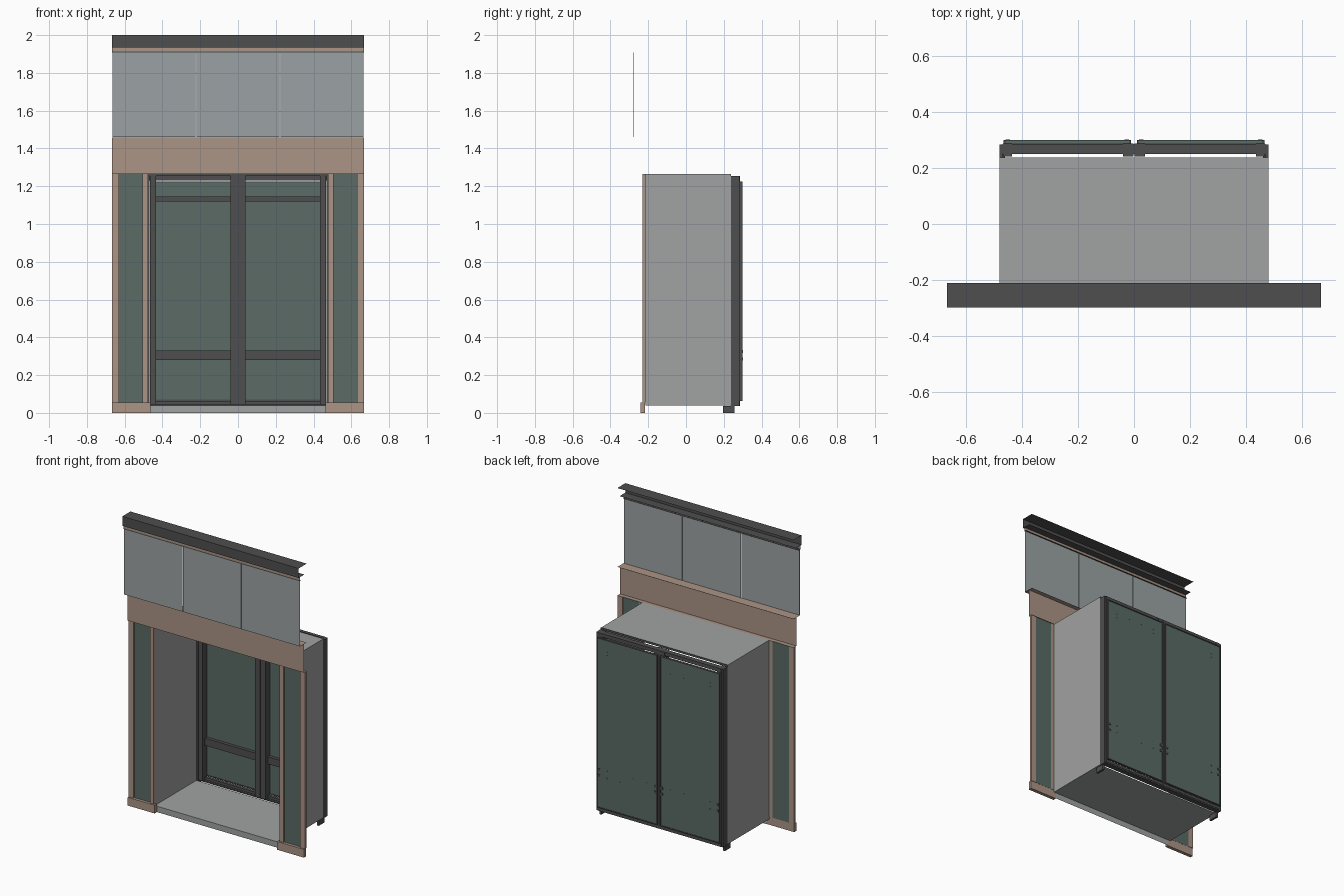
import bpy

if "Cube" in bpy.data.objects:
    bpy.data.objects.remove(bpy.data.objects["Cube"])


def material(name, rgb):
    m = bpy.data.materials.new(name)
    m.diffuse_color = (*rgb, 1)
    m.use_nodes = True
    m.node_tree.nodes["Principled BSDF"].inputs["Base Color"].default_value = m.diffuse_color
    return m


DARK = material("dark_metal", (0.077, 0.077, 0.08))
TAN = material("tan_trim", (0.41, 0.297, 0.24))
GREEN = material("green_glass", (0.103, 0.148, 0.13))
GREY = material("grey_wall", (0.355, 0.36, 0.365))
PANEL = material("grey_panel", (0.33, 0.365, 0.37))


def mesh(name, verts, faces, mat):
    me = bpy.data.meshes.new(name)
    me.from_pydata(verts, [], faces)
    me.update()
    ob = bpy.data.objects.new(name, me)
    bpy.context.collection.objects.link(ob)
    me.materials.append(mat)
    return ob


def boxes(name, spans, mat, mirror=False):
    """One object from (x0, x1, y0, y1, z0, z1) spans, optionally mirrored in x."""
    verts, faces = [], []
    for x0, x1, y0, y1, z0, z1 in spans:
        n = len(verts)
        verts += [(x, y, z) for z in (z0, z1) for x, y in ((x0, y0), (x1, y0), (x1, y1), (x0, y1))]
        faces += [[n + i for i in f] for f in ((3, 2, 1, 0), (4, 5, 6, 7), (0, 1, 5, 4),
                                               (1, 2, 6, 5), (2, 3, 7, 6), (3, 0, 4, 7))]
    ob = mesh(name, verts, faces, mat)
    if mirror:
        ob.modifiers.new("mirror", 'MIRROR').use_axis[0] = True
    return ob


def strip(name, profile, half, mat):
    """Thin folded sheet: an open (y, z) profile drawn out along x."""
    n = len(profile)
    verts = [(x, y, z) for x in (-half, half) for y, z in profile]
    return mesh(name, verts, [(i, i + 1, n + i + 1, n + i) for i in range(n - 1)], mat)


W = 0.667

# Cornice at the top: folded channel, tan band and small lower lip
strip("cornice_cap", [(-0.21, 2), (-0.297, 2), (-0.297, 1.935), (-0.235, 1.935)], W, DARK)
strip("cornice_band", [(-0.284, 1.934), (-0.284, 1.914)], W, TAN)
strip("cornice_lip", [(-0.284, 1.914), (-0.284, 1.907), (-0.27, 1.907)], W, DARK)

# Upper panels, three across with narrow joints
for i in (-1, 0, 1):
    c = i * 0.4445
    boxes("upper_panel", [(c - 0.2205, c + 0.2205, -0.281, -0.279, 1.46, 1.907)], PANEL)

# Fascia over the opening, with a ledge closing the foot of the panels
strip("fascia", [(-0.21, 1.265), (-0.24, 1.265), (-0.24, 1.459)], W, TAN)
strip("fascia_ledge", [(-0.28, 1.46), (-0.21, 1.46)], W, TAN)

# Pilasters: tan strips, green infill, plinth
boxes("pilaster_strips", [(0.63, W, -0.23, -0.214, 0.055, 1.265),
                          (0.477, 0.505, -0.23, -0.214, 0.055, 1.265)], TAN, True)
boxes("pilaster_infill", [(0.505, 0.63, -0.22, -0.216, 0.055, 1.265)], GREEN, True)
boxes("pilaster_plinth", [(0.463, W, -0.24, -0.217, 0, 0.056)], TAN, True)

# Entry recess: open-ended sheet tube with a riser below the floor edge
a, y0, y1, z0, z1 = 0.48, -0.215, 0.237, 0.04, 1.265
ring = [(-a, z0), (a, z0), (a, z1), (-a, z1)]
mesh("entry_recess", [(x, y, z) for y in (y0, y1) for x, z in ring],
     [(i, (i + 1) % 4, 4 + (i + 1) % 4, 4 + i) for i in range(4)], GREY)
strip("entry_riser", [(y0, z0), (y0, 0)], 0.463, GREY)

# Door surround: jambs, head, sill, closing strip and floor blocks
boxes("door_jambs", [(0.468, 0.48, 0.236, 0.283, 0.036, 1.255)], DARK, True)
boxes("door_head_and_sill", [(-0.468, 0.468, 0.25, 0.285, 1.23, 1.255),
                             (-0.468, 0.468, 0.25, 0.285, 0.036, 0.045)], DARK)
strip("head_closing_strip", [(0.2375, 1.254), (0.2375, 1.268)], 0.48, DARK)
boxes("floor_blocks", [(0.46, 0.475, 0.195, 0.258, 0, 0.036)], DARK, True)

# Door leaves
boxes("door_stiles", [(0.001, 0.04, 0.24, 0.287, 0.045, 1.254),
                      (0.435, 0.467, 0.24, 0.287, 0.045, 1.254)], DARK, True)
boxes("door_rails", [(0.04, 0.435, 0.265, 0.287, lo, hi) for lo, hi in
                     ((0.045, 0.062), (0.28, 0.33), (1.12, 1.145))], DARK, True)
boxes("door_glass", [(0.018, 0.457, 0.288, 0.297, 0.07, 1.226)], GREEN, True)
boxes("door_edge_trim", [(0.01, 0.018, 0.285, 0.3, 0.064, 1.226),
                         (0.457, 0.465, 0.285, 0.3, 0.064, 1.226),
                         (0.018, 0.457, 0.285, 0.3, 0.064, 0.07),
                         (0.018, 0.457, 0.285, 0.3, 1.22, 1.226)], DARK, True)

# Small fittings on the back of the doors
boxes("door_brackets", [(x - 0.008, x + 0.008, 0.296, 0.301, z - 0.008, z + 0.008)
                        for x in (0.025, 0.45) for z in (0.285, 0.325)], DARK, True)
boxes("door_fixings", [(x - 0.002, x + 0.002, 0.296, 0.298, z - 0.002, z + 0.002)
                       for x in (0.09, 0.19, 0.29, 0.39) for z in (0.28, 0.33, 1.12, 1.145)],
      DARK, True)
